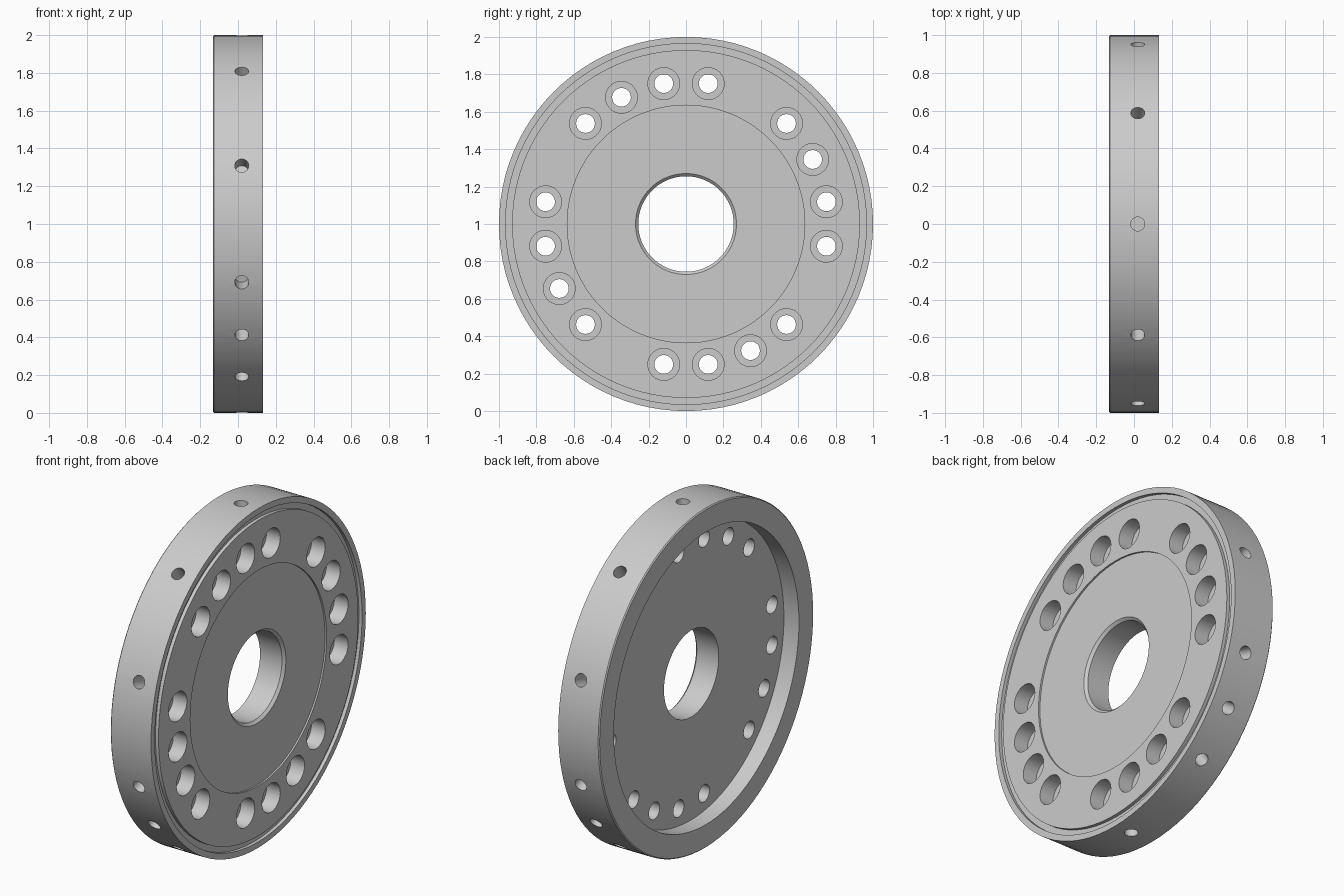
import bpy, bmesh, math
from mathutils import Matrix

cube = bpy.data.objects.get("Cube")
if cube:
    bpy.data.objects.remove(cube, do_unlink=True)

grey = bpy.data.materials.new("plain grey")
grey.use_nodes = True
grey.diffuse_color = (0.6, 0.6, 0.6, 1)
grey.node_tree.nodes["Principled BSDF"].inputs["Base Color"].default_value = (0.6, 0.6, 0.6, 1)

HALF = 0.133                       # half thickness of the wheel
CENTRE = Matrix.Translation((0, 0, 1))


def lathe(bm, profile, segments, matrix, closed):
    """Spin (radius, x) points about the x axis; open profiles get end caps."""
    rings = []
    for r, x in profile:
        angles = [2 * math.pi * i / segments for i in range(segments)]
        rings.append([bm.verts.new(matrix @ Matrix.Rotation(a, 4, 'X') @ Matrix.Translation((x, r, 0)).translation)
                      for a in angles])
    pairs = list(zip(rings, rings[1:]))
    if closed:
        pairs.append((rings[-1], rings[0]))
    else:
        bm.faces.new(rings[0])
        bm.faces.new(rings[-1])
    for a, b in pairs:
        for i in range(segments):
            j = (i + 1) % segments
            bm.faces.new((a[i], a[j], b[j], b[i]))


def make_object(name, bm):
    bmesh.ops.recalc_face_normals(bm, faces=bm.faces)
    mesh = bpy.data.meshes.new(name)
    bm.to_mesh(mesh)
    bm.free()
    mesh.materials.append(grey)
    obj = bpy.data.objects.new(name, mesh)
    bpy.context.collection.objects.link(obj)
    return obj


# Wheel body: bore, shallow centre dish, face groove, outer rim, rear recess
FLOOR = -0.035
body_profile = [
    (0.255, FLOOR), (0.255, HALF - 0.025), (0.27, HALF - 0.01),
    (0.635, HALF - 0.01), (0.635, HALF),
    (0.93, HALF), (0.93, HALF - 0.02), (0.965, HALF - 0.02), (0.965, HALF),
    (1.0, HALF), (1.0, -HALF + 0.006), (0.994, -HALF),
    (0.862, -HALF), (0.862, FLOOR),
]
bm = bmesh.new()
lathe(bm, body_profile, 96, CENTRE, True)
wheel = make_object("wheel_disc", bm)

# Cutters: counterbored face holes in four groups, and blind holes round the rim
bm = bmesh.new()
face_hole = [(0.05, -0.09), (0.05, HALF - 0.09), (0.085, HALF - 0.09), (0.085, HALF + 0.05)]
for quarter in range(4):
    for degrees in (9, 27, 45, 81):
        turn = Matrix.Rotation(math.radians(degrees + 90 * quarter), 4, 'X')
        lathe(bm, face_hole, 32, CENTRE @ turn @ Matrix.Translation((0, 0.76, 0)), False)

rim_hole = [(0.037, 0.885), (0.037, 1.05)]
for degrees in [18 + 36 * i for i in range(10)] + [216, 324]:
    turn = Matrix.Rotation(math.radians(degrees), 4, 'X')
    aim = Matrix.Translation((0.02, 0, 0)) @ turn @ Matrix.Rotation(math.radians(90), 4, 'Z')
    lathe(bm, rim_hole, 24, CENTRE @ aim, False)
cutter = make_object("hole_cutter", bm)
cutter.hide_render = True

# Cut the holes, then drop the cutter
bpy.ops.object.select_all(action='DESELECT')
wheel.select_set(True)
bpy.context.view_layer.objects.active = wheel
cut = wheel.modifiers.new("holes", 'BOOLEAN')
cut.operation = 'DIFFERENCE'
cut.solver = 'EXACT'
cut.object = cutter
bpy.ops.object.modifier_apply(modifier=cut.name)
bpy.data.objects.remove(cutter, do_unlink=True)

bpy.ops.object.shade_smooth_by_angle(angle=math.radians(30))
